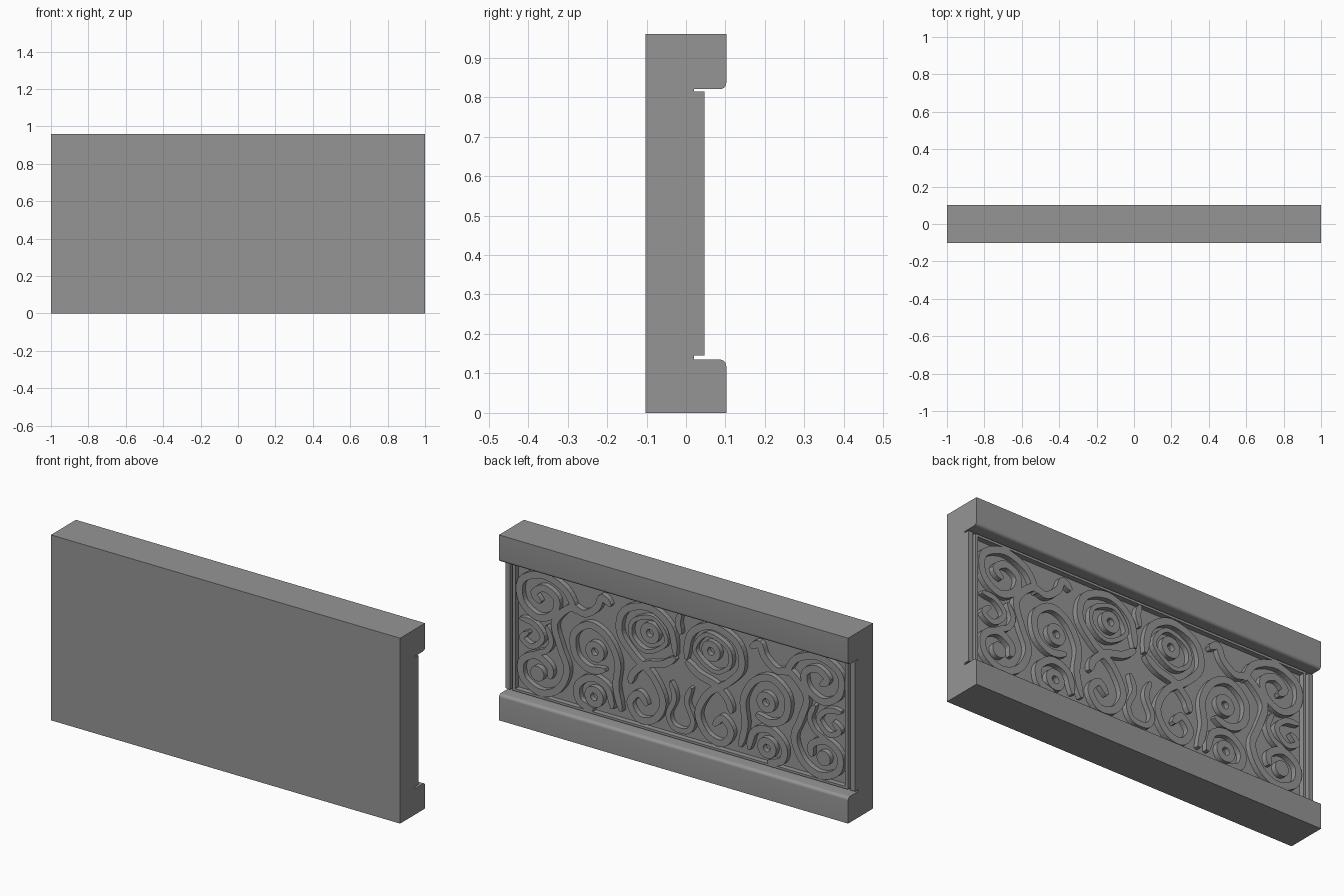
import bpy, bmesh, math
from mathutils import Vector

cube = bpy.data.objects.get("Cube")
if cube:
    bpy.data.objects.remove(cube, do_unlink=True)

stone = bpy.data.materials.new("grey_stone")
stone.use_nodes = True
GREY = (0.3, 0.3, 0.3, 1)
stone.diffuse_color = GREY
bsdf = next(n for n in stone.node_tree.nodes if n.type == 'BSDF_PRINCIPLED')
bsdf.inputs["Base Color"].default_value = GREY

DEPTH, HEIGHT = 0.102, 0.96       # half thickness and height of the block
FLOOR, RELIEF = 0.02, 0.047       # recess floor and carving surface
LOW, HIGH = 0.135, 0.82           # recess limits


def finish(bm, name, mirrored=False):
    bmesh.ops.recalc_face_normals(bm, faces=bm.faces[:])
    mesh = bpy.data.meshes.new(name)
    bm.to_mesh(mesh)
    bm.free()
    mesh.materials.append(stone)
    ob = bpy.data.objects.new(name, mesh)
    bpy.context.collection.objects.link(ob)
    if mirrored:
        ob.modifiers.new("both_halves", 'MIRROR')
    return ob


def add_box(bm, x0, x1, z0, z1):
    """Raised bar on the recess floor."""
    res = bmesh.ops.create_cube(bm, size=1)
    for v in res["verts"]:
        v.co = ((x0 + x1) / 2 + v.co.x * (x1 - x0),
                (FLOOR + RELIEF) / 2 + v.co.y * (RELIEF - FLOOR),
                (z0 + z1) / 2 + v.co.z * (z1 - z0))


def smooth_path(points, closed, steps=6):
    """Catmull-Rom samples through the points."""
    p = [Vector(q) for q in points]
    n = len(p)
    get = (lambda i: p[i % n]) if closed else (lambda i: p[max(0, min(n - 1, i))])
    out = []
    for i in range(n if closed else n - 1):
        a, b, c, d = (get(i + k) for k in (-1, 0, 1, 2))
        for s in range(steps):
            t = s / steps
            out.append(0.5 * (2 * b + (c - a) * t + (2 * a - 5 * b + 4 * c - d) * t ** 2
                              + (3 * b - a - 3 * c + d) * t ** 3))
    if not closed:
        out.append(p[-1])
    return out


def add_ribbon(bm, points, width=0.036, closed=False):
    """Raised band of square section along a smooth path in x, z."""
    path = smooth_path(points, closed)
    n = len(path)
    rings = []
    for i, q in enumerate(path):
        before = path[i - 1] if closed or i else q
        after = path[(i + 1) % n] if closed or i < n - 1 else q
        t = (after - before).normalized()
        end = 1 if closed else min(1, 0.45 + 0.2 * min(i, n - 1 - i))
        side = Vector((-t.y, t.x)) * width / 2 * end
        rings.append([bm.verts.new((r.x, y, r.y)) for r, y in
                      ((q - side, FLOOR), (q - side, RELIEF),
                       (q + side, RELIEF), (q + side, FLOOR))])
    for i in range(n if closed else n - 1):
        a, b = rings[i], rings[(i + 1) % n]
        for k in range(4):
            m = (k + 1) % 4
            bm.faces.new((a[k], a[m], b[m], b[k]))
    if not closed:
        bm.faces.new(rings[0])
        bm.faces.new(rings[-1])


def circle(x, z, r, n=6):
    return [(x + r * math.cos(math.tau * i / n), z + r * math.sin(math.tau * i / n))
            for i in range(n)]


# Block with top and bottom rails and rounded inner rail edges
R = 0.016
arc = [math.pi / 2 * i / 6 for i in range(7)]
profile = [(-DEPTH, 0), (DEPTH, 0)]
profile += [(DEPTH - R + R * math.cos(a), LOW - R + R * math.sin(a)) for a in arc]
profile += [(FLOOR, LOW), (FLOOR, HIGH)]
profile += [(DEPTH - R + R * math.cos(a), HIGH + R - R * math.sin(a)) for a in reversed(arc)]
profile += [(DEPTH, HEIGHT), (-DEPTH, HEIGHT)]
bm = bmesh.new()
face = bm.faces.new([bm.verts.new((-1, y, z)) for y, z in profile])
ext = bmesh.ops.extrude_face_region(bm, geom=[face])
bmesh.ops.translate(bm, vec=(2, 0, 0),
                    verts=[g for g in ext["geom"] if isinstance(g, bmesh.types.BMVert)])
block = finish(bm, "block_with_rails")
bpy.ops.object.select_all(action='DESELECT')
block.select_set(True)
bpy.context.view_layer.objects.active = block
bpy.ops.object.shade_smooth_by_angle()

# Thin border around the carved panel
bm = bmesh.new()
add_box(bm, 0.975, 1.0, 0.145, 0.814)
add_box(bm, 0.945, 0.96, 0.145, 0.814)
for z in (0.145, 0.802):
    add_box(bm, 0, 0.945, z, z + 0.012)
finish(bm, "panel_border", True)

# Large scrolls beside the centre, ending in a lower curl
bm = bmesh.new()
add_ribbon(bm, [(.03, .57), (.06, .71), (.18, .78), (.32, .73), (.35, .61), (.27, .51),
                (.16, .43), (.1, .31), (.15, .21), (.24, .19), (.29, .26), (.24, .32),
                (.19, .27)])
add_ribbon(bm, [(.08, .63), (.15, .73), (.27, .69), (.28, .6), (.19, .55)], 0.022, True)
add_ribbon(bm, [(.03, .56), (.1, .51), (.2, .48), (.27, .42), (.29, .36)])
finish(bm, "centre_scrolls", True)

# Middle scrolls with leaf
bm = bmesh.new()
add_ribbon(bm, [(.34, .2), (.37, .32), (.36, .45), (.42, .56), (.52, .6), (.61, .53),
                (.6, .42), (.52, .37), (.43, .39)])
add_ribbon(bm, [(.39, .2), (.42, .3), (.51, .33), (.59, .27), (.58, .19), (.5, .165)])
add_ribbon(bm, [(.4, .73), (.45, .76), (.48, .7), (.55, .65), (.63, .66), (.72, .56),
                (.69, .44), (.65, .33), (.7, .22), (.8, .175), (.9, .22), (.91, .31),
                (.83, .36), (.75, .32), (.75, .26)])
finish(bm, "middle_scrolls", True)

# Outer spirals and small swirl
bm = bmesh.new()
add_ribbon(bm, [(.6, .64), (.66, .74), (.79, .785), (.91, .73), (.91, .62), (.82, .56),
                (.73, .6), (.71, .68), (.78, .72), (.84, .68), (.8, .64)])
add_ribbon(bm, [(.92, .53), (.84, .52), (.79, .46), (.85, .4), (.91, .43), (.87, .47)], 0.028)
add_ribbon(bm, [(.77, .53), (.74, .46), (.77, .4), (.84, .37)], 0.028)
finish(bm, "outer_spirals", True)

# Raised eyes of the scrolls
bm = bmesh.new()
for x, z, r in ((.175, .65, .037), (.49, .47, .037), (.495, .235, .037)):
    add_ribbon(bm, circle(x, z, r), 0.034, True)
add_ribbon(bm, circle(.82, .268, .02), 0.038, True)
finish(bm, "scroll_eyes", True)

# Vase shape and small bud on the centre line
bm = bmesh.new()
half = [(.06, .43), (.035, .35), (.07, .26), (.04, .2)]
outline = half + [(-x, z) for x, z in reversed(half)]
add_ribbon(bm, outline, 0.028)
add_ribbon(bm, [(0, .8), (.015, .75), (0, .69)], 0.03)
finish(bm, "centre_vase")
